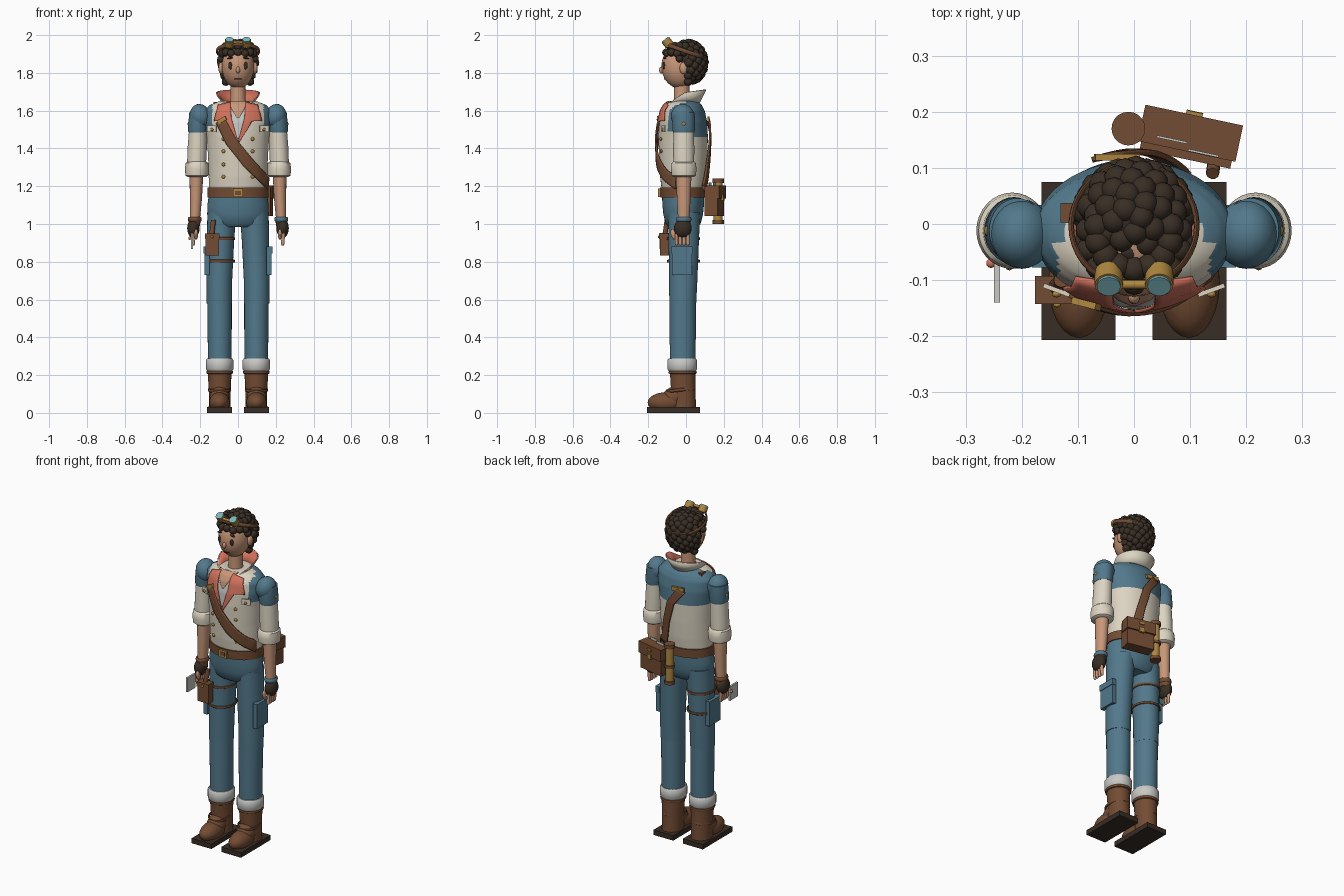
import bpy, bmesh, math
from mathutils import Vector, Matrix

if "Cube" in bpy.data.objects:
    bpy.data.objects.remove(bpy.data.objects["Cube"])

def mat(name, rgb):
    m = bpy.data.materials.new(name)
    m.diffuse_color = (*rgb, 1)
    m.use_nodes = True
    m.node_tree.nodes["Principled BSDF"].inputs["Base Color"].default_value = m.diffuse_color
    return m

SKIN = mat("skin", (.58, .31, .19)); DARK = mat("dark_brown", (.04, .027, .018))
LEATHER = mat("leather", (.17, .072, .033)); GOLD = mat("brass", (.42, .24, .05))
BLUE = mat("denim_blue", (.085, .19, .26)); CREAM = mat("cream", (.72, .66, .54))
CORAL = mat("coral", (.66, .17, .11)); TEAL = mat("lens_teal", (.2, .46, .5))
GREY = mat("pale_grey", (.58, .58, .56))

def finish(name, bm, m, angle=40):
    me = bpy.data.meshes.new(name)
    bm.to_mesh(me); bm.free()
    for p in me.polygons:
        p.use_smooth = True
    me.set_sharp_from_angle(angle=math.radians(angle))
    me.materials.append(m)
    ob = bpy.data.objects.new(name, me)
    bpy.context.collection.objects.link(ob)
    return ob

def loft(name, rings, m, seg=32):
    """Closed tube through rings (z, cx, cy, rx, ry)."""
    bm = bmesh.new(); loops = []
    for z, cx, cy, rx, ry in rings:
        loops.append([bm.verts.new((cx + rx * math.cos(2 * math.pi * i / seg),
                                    cy + ry * math.sin(2 * math.pi * i / seg), z)) for i in range(seg)])
    for a, b in zip(loops, loops[1:]):
        for i in range(seg):
            j = (i + 1) % seg
            bm.faces.new((a[i], a[j], b[j], b[i]))
    bm.faces.new(loops[0]); bm.faces.new(loops[-1])
    bmesh.ops.recalc_face_normals(bm, faces=bm.faces)
    return finish(name, bm, m)

def place(c, rot=(0, 0, 0)):
    return Matrix.Translation(c) @ Matrix.Rotation(rot[2], 4, 'Z') @ Matrix.Rotation(rot[1], 4, 'Y') @ Matrix.Rotation(rot[0], 4, 'X')

def ball(name, c, r, m, rot=(0, 0, 0), seg=24):
    bm = bmesh.new()
    bmesh.ops.create_uvsphere(bm, u_segments=seg, v_segments=seg // 2, radius=1,
                              matrix=place(c, rot) @ Matrix.Diagonal((*r, 1)))
    return finish(name, bm, m)

def box(name, c, size, m, rot=(0, 0, 0)):
    bm = bmesh.new()
    bmesh.ops.create_cube(bm, size=1, matrix=place(c, rot) @ Matrix.Diagonal((*size, 1)))
    return finish(name, bm, m)

def rod(name, a, b, r, m, seg=16):
    a, b = Vector(a), Vector(b); d = b - a
    bm = bmesh.new()
    q = Vector((0, 0, 1)).rotation_difference(d).to_matrix().to_4x4()
    bmesh.ops.create_cone(bm, cap_ends=True, segments=seg, radius1=r, radius2=r, depth=d.length,
                          matrix=Matrix.Translation((a + b) / 2) @ q)
    return finish(name, bm, m)

def ring(name, c, rx, ry, w, h, m, rot=(0, 0, 0), seg=40):
    """Rounded band of width w and height h around an ellipse."""
    bm = bmesh.new(); M = place(c, rot); g = []
    for i in range(seg):
        a = 2 * math.pi * i / seg
        g.append([bm.verts.new(M @ Vector(((rx + w * math.cos(k * math.pi / 4)) * math.cos(a),
                  (ry + w * math.cos(k * math.pi / 4)) * math.sin(a), h * math.sin(k * math.pi / 4)))) for k in range(8)])
    for i in range(seg):
        for k in range(8):
            n = g[(i + 1) % seg]
            bm.faces.new((g[i][k], n[k], n[(k + 1) % 8], g[i][(k + 1) % 8]))
    return finish(name, bm, m)

# Torso: one lofted body, cream vest with blue yoke and shoulders
CY = -.015
PROFILE = [(1.17, .153, .112), (1.25, .155, .122), (1.35, .158, .128), (1.46, .165, .131), (1.54, .178, .127),
           (1.60, .176, .114), (1.63, .15, .098), (1.655, .085, .07)]

def radii(z):
    z = min(max(z, 1.17), 1.655)
    for (a, ax, ay), (b, bx, by) in zip(PROFILE, PROFILE[1:]):
        if z <= b:
            t = (z - a) / (b - a)
            return ax + (bx - ax) * t, ay + (by - ay) * t

def surf(x, z, side=-1, off=0.0):
    rx, ry = radii(z)
    return Vector((x, CY + side * (ry * math.sqrt(max(.05, 1 - (x / rx) ** 2)) + off), z))

zs = [1.17 + i * .01 for i in range(49)]
torso = loft("torso", [(z, 0, CY, *radii(z)) for z in zs], CREAM, 64)
torso.data.materials.append(BLUE)
for p in torso.data.polygons:
    x, y, z = p.center
    if (z > 1.46 and y > 0) or (z > 1.49 and abs(x) > .135):
        p.material_index = 1

def along(pts, t):
    f = t * (len(pts) - 1); i = min(int(f), len(pts) - 2); f -= i
    return [a + (b - a) * f for a, b in zip(pts[i], pts[i + 1])]

def patch(name, left, right, m, side=-1, off=.006, thick=.006, n=18):
    """Cloth strip between two (x, z) edges, laid on the torso."""
    bm = bmesh.new(); g = []
    for i in range(n + 1):
        l, r = along(left, i / n), along(right, i / n)
        g.append([bm.verts.new(surf(l[0] + (r[0] - l[0]) * k / 6, l[1] + (r[1] - l[1]) * k / 6, side, off)) for k in range(7)])
    for a, b in zip(g, g[1:]):
        for k in range(6):
            bm.faces.new((a[k], a[k + 1], b[k + 1], b[k]))
    ob = finish(name, bm, m)
    s = ob.modifiers.new("thickness", 'SOLIDIFY'); s.thickness = thick; s.offset = 0
    return ob

patch("shirt_front", [(-.06, 1.63), (-.004, 1.45)], [(.06, 1.63), (.004, 1.45)], GREY, off=.003)
patch("open_neckline", [(-.06, 1.65), (-.004, 1.56)], [(.06, 1.65), (.004, 1.56)], SKIN, off=.006)
for s in (-1, 1):
    patch("lapel", [(s * .04, 1.645), (s * .035, 1.56), (s * .001, 1.44)],
          [(s * .105, 1.63), (s * .127, 1.545), (s * .075, 1.545), (s * .006, 1.43)], CORAL, off=.01)
    box("pocket_flap", (s * .138, -.118, 1.505), (.05, .008, .035), CREAM, (0, 0, s * .35))
    ball("pocket_button", (s * .138, -.125, 1.5), (.008, .006, .008), GOLD, seg=12)
    for z in (1.25, 1.315, 1.385, 1.45):
        ball("vest_button", surf(s * .077, z, -1, .003), (.01, .007, .01), GOLD, seg=12)

# Cross strap front and back with brass buckles
patch("front_strap", [(-.115, 1.535), (-.06, 1.42), (.03, 1.305), (.157, 1.185)],
      [(-.065, 1.55), (-.01, 1.45), (.075, 1.345), (.164, 1.245)], LEATHER, off=.014, thick=.01)
patch("back_strap", [(-.075, 1.54), (-.01, 1.46), (.025, 1.34), (.05, 1.2)],
      [(-.03, 1.56), (.035, 1.47), (.07, 1.34), (.1, 1.2)], LEATHER, side=1, off=.014, thick=.01)
box("front_strap_buckle", surf(-.085, 1.55, -1, .018), (.05, .012, .022), GOLD, (0, -.5, -.25))
box("back_strap_buckle", surf(-.03, 1.555, 1, .012), (.08, .012, .022), GOLD, (0, .1, 0))
box("shoulder_tab", (-.12, .02, 1.635), (.022, .035, .02), LEATHER)

# Turned-up collar: cream outside, coral inside
for nm, d, m in (("collar_outside", 0, CREAM), ("collar_lining", -.005, CORAL)):
    bm = bmesh.new(); g = []
    for i in range(41):
        t = math.radians(-145 + 290 * i / 40)
        drop = max(0, abs(t) - 1.6) * .05
        lo = ((.072 + d) * math.sin(t), -.012 + (.075 + d) * math.cos(t), 1.625)
        hi = ((.115 + d) * math.sin(t), (.106 + d) * math.cos(t), 1.697 + .014 * math.cos(t) - drop)
        g.append((bm.verts.new(lo), bm.verts.new(hi)))
    for a, b in zip(g, g[1:]):
        bm.faces.new((a[0], b[0], b[1], a[1]) if d else (a[0], a[1], b[1], b[0]))
    ob = finish(nm, bm, m)
    s = ob.modifiers.new("thickness", 'SOLIDIFY'); s.thickness = .004; s.offset = 0

# Neck, head and face
loft("neck", [(1.6, 0, -.022, .045, .045), (1.68, 0, -.022, .039, .041), (1.77, 0, -.022, .04, .042)], SKIN)
ring("necklace", (0, -.03, 1.645), .042, .05, .004, .004, DARK)
ball("head", (0, -.03, 1.835), (.086, .1, .118), SKIN, seg=32)
ball("nose", (0, -.13, 1.815), (.011, .013, .018), SKIN, seg=16)
ball("mouth", (0, -.111, 1.768), (.02, .006, .004), DARK, seg=12)
for s in (-1, 1):
    ball("eye", (s * .04, -.117, 1.838), (.011, .007, .02), DARK, seg=16)
    ball("eyebrow", (s * .042, -.113, 1.878), (.018, .008, .005), DARK, (0, s * .15, 0), 12)
    ball("ear", (s * .088, -.012, 1.825), (.016, .022, .032), SKIN, seg=16)

# Curly hair: cap plus clustered curls that leave the face open
bm = bmesh.new()
def curl(c, r):
    bmesh.ops.create_icosphere(bm, subdivisions=2, radius=r, matrix=Matrix.Translation(c))
bmesh.ops.create_uvsphere(bm, u_segments=24, v_segments=12, radius=1,
                          matrix=Matrix.Translation((0, .015, 1.86)) @ Matrix.Diagonal((.094, .088, .11, 1)))
for i in range(110):
    u = 1 - 2 * (i + .5) / 110; a = i * 2.39996; w = math.sqrt(1 - u * u)
    c = Vector((.09 * w * math.cos(a), .012 + .086 * w * math.sin(a), 1.855 + .103 * u))
    if (c.y > .015 and c.z > 1.755) or c.z > 1.9:
        curl(c, .024)
for i in range(9):
    a = math.radians(-100 + 25 * i)
    curl((.084 * math.sin(a), -.025 - .08 * math.cos(a), 1.908 - .006 * (i % 2)), .022)
    curl((.066 * math.sin(a), -.015 - .066 * math.cos(a), 1.94), .024)
for s in (-1, 1):
    for k in range(4):
        curl((s * (.088 - .008 * k), .012, 1.85 - .032 * k), .023)
    curl((s * .09, -.035, 1.875), .02)
finish("curly_hair", bm, DARK, 60)

# Goggles pushed up on the head
ring("goggle_strap", (0, -.003, 1.915), .112, .115, .005, .011, LEATHER, (-.34, 0, 0))
n = Vector((0, -.62, .78))
for s in (-1, 1):
    c = Vector((s * .045, -.1, 1.963))
    rod("goggle_cup", c - n * .022, c + n * .014, .025, GOLD, 20)
    rod("goggle_lens", c + n * .01, c + n * .019, .021, TEAL, 20)
rod("goggle_bridge", (-.03, -.108, 1.962), (.03, -.108, 1.962), .008, GOLD, 10)

# Arms
for s in (-1, 1):
    def tube(name, rows, m):
        return loft(name, [(z, s * x, -.012, rx, ry) for z, x, rx, ry in rows], m)
    ball("shoulder", (s * .2, -.018, 1.57), (.055, .062, .066), BLUE, (0, s * .25, 0))
    tube("upper_sleeve", [(1.485, .214, .048, .056), (1.5, .214, .052, .06), (1.59, .208, .05, .058)], BLUE)
    tube("sleeve", [(1.3, .22, .05, .055), (1.4, .216, .051, .056), (1.5, .212, .047, .054)], CREAM)
    tube("rolled_cuff", [(1.25, .218, .05, .056), (1.256, .218, .06, .064), (1.29, .217, .064, .068),
                         (1.322, .217, .06, .064), (1.33, .217, .05, .056)], CREAM)
    tube("forearm", [(1.02, .228, .026, .03), (1.13, .223, .032, .036), (1.26, .22, .036, .041)], SKIN)
    ball("sleeve_button", (s * .259, -.012, 1.53), (.008, .011, .011), GOLD, seg=12)
    ball("glove", (s * .236, -.017, .977), (.033, .047, .05), DARK)
    tube("glove_wrist", [(.99, .232, .03, .036), (1.035, .228, .032, .037)], DARK if s > 0 else LEATHER)
    ring("wristband", (s * .229, -.012, 1.025), .03, .035, .006, .013, BLUE if s > 0 else LEATHER)
    for k in range(4):
        y = -.05 + .02 * k
        rod("finger", (s * .24, y, .95), (s * .237, y, .897), .0095, SKIN, 10)
        ball("fingertip", (s * .237, y, .897), (.0095, .0095, .012), SKIN, seg=10)
    ball("thumb", (s * .222, -.065, .945), (.011, .016, .03), SKIN, (.3, 0, 0), 12)
box("held_note", (-.244, -.102, .91), (.011, .076, .085), GREY)
ball("note_seal", (-.255, -.07, .925), (.009, .009, .009), CORAL, seg=10)

# Hips, belt and buckle
loft("hips", [(.985, 0, -.015, .12, .075), (1.0, 0, -.015, .14, .092), (1.05, 0, -.015, .163, .105),
              (1.1, 0, -.015, .162, .11), (1.17, 0, -.015, .152, .112)], BLUE, 48)
loft("belt", [(1.14, 0, CY, .162, .121), (1.192, 0, CY, .162, .123)], LEATHER, 48)
box("belt_buckle", (0, -.14, 1.165), (.052, .014, .044), GOLD)
box("belt_buckle_center", (0, -.146, 1.165), (.03, .006, .022), LEATHER)

# Legs and boots
for s in (-1, 1):
    def tube(name, rows, m):
        return loft(name, [(z, s * x, y, rx, ry) for z, x, y, rx, ry in rows], m)
    tube("thigh", [(.58, .099, -.017, .067, .071), (.7, .099, -.015, .068, .075), (.9, .093, -.012, .072, .08),
                   (1.06, .086, -.01, .076, .085)], BLUE)
    tube("lower_leg", [(.27, .097, -.018, .062, .067), (.45, .097, -.017, .064, .07), (.6, .098, -.017, .065, .07)], BLUE)
    tube("trouser_cuff", [(.222, .097, -.02, .066, .072), (.232, .097, -.02, .073, .079),
                          (.278, .097, -.02, .073, .079), (.288, .097, -.02, .066, .072)], GREY)
    tube("boot_shaft", [(.025, .097, -.012, .058, .066), (.1, .097, -.014, .057, .064), (.23, .097, -.018, .064, .068)], LEATHER)
    ball("boot_toe", (s * .098, -.105, .055), (.055, .098, .054), LEATHER)
    ball("boot_instep", (s * .098, -.06, .085), (.052, .075, .055), LEATHER, (.5, 0, 0))
    box("boot_sole", (s * .099, -.066, .015), (.132, .282, .03), DARK)
    ring("boot_top_band", (s * .097, -.018, .215), .064, .068, .007, .009, LEATHER)
    ring("boot_strap", (s * .098, -.028, .122), .057, .075, .005, .009, LEATHER, (.1, 0, 0))
    box("cargo_pocket", (s * .165, -.022, .805), (.026, .105, .15), BLUE)
    box("cargo_flap", (s * .169, -.022, .862), (.026, .111, .036), BLUE)

# Thigh holster with tool on one leg
for z in (.803, .922):
    ring("thigh_strap", (-.094, -.013, z), .074, .083, .005, .008, LEATHER)
box("holster", (-.137, -.115, .89), (.072, .045, .115), LEATHER)
box("holster_flap", (-.137, -.118, .935), (.078, .05, .03), LEATHER)
rod("tool_handle", (-.14, -.112, .94), (-.13, -.1, 1.02), .013, LEATHER, 12)
ball("holster_stud", (-.137, -.144, .932), (.007, .005, .007), GOLD, seg=10)

# Rear satchel with papers and a brass map tube
A = -.21
R = place((.098, .15, 1.12), (0, 0, A))
def bag(name, c, size, m):
    return box(name, R @ Vector(c), size, m, (0, 0, A))
bag("satchel", (0, 0, 0), (.165, .07, .155), LEATHER)
bag("satchel_flap", (0, .012, .05), (.178, .066, .07), LEATHER)
bag("satchel_clasp", (0, .046, .02), (.03, .012, .03), GOLD)
bag("satchel_lock", (0, .046, .06), (.03, .01, .012), GOLD)
for k in (-1, 1):
    bag("satchel_paper", (k * .03, -.012 - k * .006, .085), (.055, .004, .03), GREY)
rod("satchel_hanger", (.14, .09, 1.2), (.145, .125, 1.15), .012, LEATHER, 10)
rod("map_tube", (-.01, .17, 1.01), (-.01, .17, 1.23), .024, GOLD, 20)
for z, h in ((1.0, .02), (1.1, .016), (1.218, .022)):
    rod("map_tube_cap", (-.01, .17, z), (-.01, .17, z + h), .03, LEATHER, 20)
